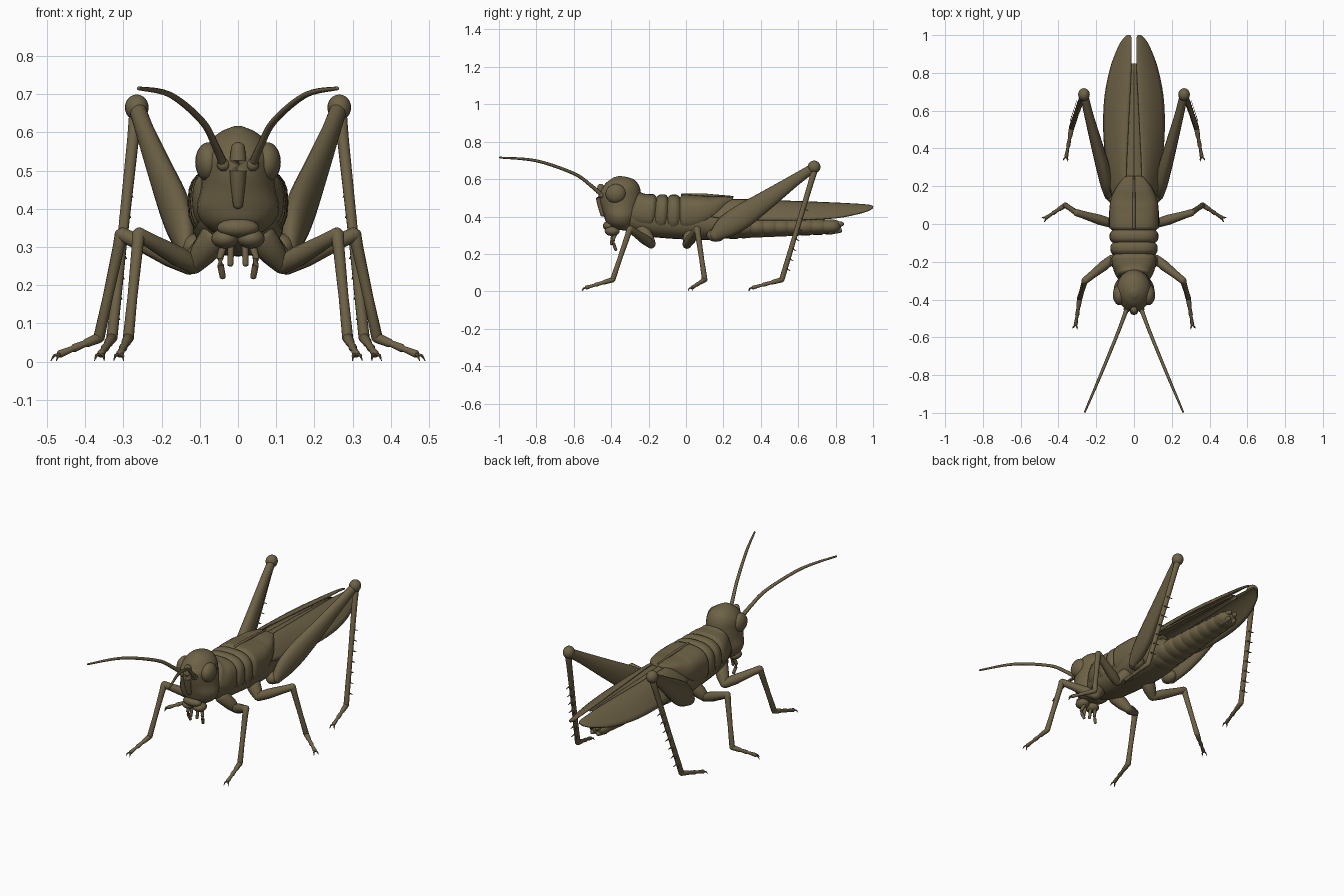
import bpy, bmesh, math
from mathutils import Vector

if "Cube" in bpy.data.objects:
    bpy.data.objects.remove(bpy.data.objects["Cube"], do_unlink=True)

olive = bpy.data.materials.new("olive_brown")
olive.use_nodes = True
COLOUR = (0.155, 0.122, 0.062, 1)
olive.diffuse_color = COLOUR
olive.node_tree.nodes["Principled BSDF"].inputs["Base Color"].default_value = COLOUR
SIDES = (("left", 1), ("right", -1))


def finish(name, bm, angle=50):
    bmesh.ops.recalc_face_normals(bm, faces=bm.faces)
    mesh = bpy.data.meshes.new(name)
    bm.to_mesh(mesh)
    bm.free()
    mesh.shade_smooth()
    mesh.set_sharp_from_angle(angle=math.radians(angle))
    mesh.materials.append(olive)
    obj = bpy.data.objects.new(name, mesh)
    bpy.context.collection.objects.link(obj)
    return obj


def spline(rows, steps):
    """Catmull-Rom through rows of numbers."""
    out = []
    for i in range(len(rows) - 1):
        a, b, c, d = (rows[max(i - 1, 0)], rows[i], rows[i + 1], rows[min(i + 2, len(rows) - 1)])
        for s in range(steps):
            t = s / steps
            out.append([q + t / 2 * (r - p + t * (2 * p - 5 * q + 4 * r - w + t * (3 * (q - r) + w - p)))
                        for p, q, r, w in zip(a, b, c, d)])
    return out + [list(rows[-1])]


def loft(name, rows, steps=1, sides=12, ref=(0, 0, 1), dome=0.8, power=1.0, flip=1):
    """Skin of elliptic rings; each row is x, y, z, half width, half height."""
    rows = spline(rows, steps) if steps > 1 else rows
    pts = [Vector((r[0] * flip, r[1], r[2])) for r in rows]
    tangents = [(pts[min(i + 1, len(pts) - 1)] - pts[max(i - 1, 0)]).normalized() for i in range(len(pts))]
    rings = [(p, t, r[3], r[4]) for p, t, r in zip(pts, tangents, rows)]
    if dome:
        def cap(ring, sign):
            p, t, w, h = ring
            return [(p + t * sign * dome * min(w, h) * math.sin(a), t, w * math.cos(a), h * math.cos(a))
                    for a in (0.5, 1.0, 1.4)]
        rings = cap(rings[0], -1)[::-1] + rings + cap(rings[-1], 1)
    bm = bmesh.new()
    loops = []
    for p, t, w, h in rings:
        u = t.cross(Vector(ref)).normalized()
        v = u.cross(t)
        loop = []
        for k in range(sides):
            a = math.tau * k / sides
            c, s = math.cos(a), math.sin(a)
            c, s = (math.copysign(abs(q) ** power, q) for q in (c, s))
            loop.append(bm.verts.new(p + u * c * w + v * s * h))
        loops.append(loop)
    for a, b in zip(loops, loops[1:]):
        for k in range(sides):
            n = (k + 1) % sides
            bm.faces.new((a[k], a[n], b[n], b[k]))
    bm.faces.new(loops[0])
    bm.faces.new(loops[-1])
    return finish(name, bm)


def tube(name, points, radii, flip=1, **kw):
    return loft(name, [(*p, r, r) for p, r in zip(points, radii)], flip=flip, **kw)


def ball(name, centre, size):
    bm = bmesh.new()
    bmesh.ops.create_uvsphere(bm, u_segments=20, v_segments=12, radius=1)
    bmesh.ops.scale(bm, vec=size, verts=bm.verts)
    bmesh.ops.translate(bm, vec=centre, verts=bm.verts)
    return finish(name, bm)


# Head, lofted upwards: z, front y, back y, half width
head = [(0.335, -0.41, -0.31, 0.055), (0.36, -0.43, -0.28, 0.09), (0.40, -0.44, -0.26, 0.108),
        (0.45, -0.452, -0.245, 0.098), (0.50, -0.463, -0.24, 0.093), (0.55, -0.462, -0.25, 0.088),
        (0.59, -0.435, -0.295, 0.058), (0.612, -0.39, -0.35, 0.018)]
loft("head", [(0, (f + b) / 2, z, w, (b - f) / 2) for z, f, b, w in head],
     steps=4, sides=24, ref=(0, 1, 0), dome=0.1)
tube("face_ridge", [(0, -0.455, 0.56), (0, -0.46, 0.5), (0, -0.445, 0.41)], [0.018, 0.022, 0.013], steps=3)
ball("upper_lip", (0, -0.415, 0.35), (0.055, 0.03, 0.025))
for side, s in SIDES:
    ball(side + "_eye", (s * 0.077, -0.375, 0.522), (0.035, 0.055, 0.052))
    ball(side + "_mandible", (s * 0.034, -0.395, 0.322), (0.036, 0.04, 0.026))
    tube(side + "_outer_palp", [(0.035, -0.375, 0.31), (0.047, -0.39, 0.27), (0.04, -0.375, 0.222)],
         [0.01, 0.009, 0.008], s, steps=3)
    tube(side + "_inner_palp", [(0.018, -0.39, 0.31), (0.02, -0.4, 0.255)], [0.009, 0.008], s)
    # Antenna with a thicker base
    tube(side + "_antenna", [(0.038, -0.45, 0.515), (0.06, -0.51, 0.567), (0.095, -0.6, 0.63),
                             (0.177, -0.8, 0.698), (0.26, -0.995, 0.715)],
         [0.012, 0.01, 0.009, 0.008, 0.005], s, steps=5, sides=8)
    ball(side + "_antenna_socket", (s * 0.038, -0.452, 0.515), (0.017, 0.016, 0.017))

# Thorax core: y, bottom, top, half width
thorax = [(-0.29, 0.33, 0.5, 0.085), (-0.2, 0.295, 0.49, 0.105), (-0.05, 0.28, 0.48, 0.115),
          (0.12, 0.275, 0.46, 0.12), (0.25, 0.285, 0.44, 0.105), (0.34, 0.29, 0.4, 0.09)]
loft("thorax", [(0, y, (a + b) / 2, w, (b - a) / 2) for y, a, b, w in thorax],
     steps=4, sides=24, dome=0.3, power=0.85)

# Saddle shield with cross grooves
shield = spline([(-0.275, 0.36, 0.535, 0.09), (-0.22, 0.335, 0.522, 0.115), (-0.1, 0.315, 0.518, 0.127),
                 (0.03, 0.315, 0.518, 0.132), (0.12, 0.36, 0.516, 0.125), (0.19, 0.43, 0.513, 0.095),
                 (0.25, 0.485, 0.505, 0.05)], 12)
rows = []
for y, a, b, w in shield:
    dip = 0.016 * max(math.exp(-((y - g) / 0.009) ** 2) for g in (-0.165, -0.1, -0.035))
    rows.append((0, y, (a + b) / 2, w - dip, (b - a) / 2 - dip))
loft("saddle_shield", rows, sides=28, dome=0.2, power=0.75)
tube("shield_keel", [(0, -0.02, 0.515), (0, 0.1, 0.515), (0, 0.25, 0.505)], [0.008, 0.008, 0.005])

# Abdomen with overlapping rings
SEGMENTS = 9
rows = []
for i in range(SEGMENTS):
    for f, swell in ((0.0, 0.95), (0.25, 1.0), (0.85, 1.03), (0.98, 0.96)):
        t = (i + f) / SEGMENTS
        rows.append((0, 0.22 + 0.58 * t, 0.34 + 0.005 * t, (0.1 - 0.045 * t) * swell, (0.06 - 0.022 * t) * swell))
loft("abdomen", rows, sides=20)
for side, s in SIDES:
    for label, z, end in (("upper", 0.36, 0.835), ("lower", 0.325, 0.825)):
        tube(f"{side}_{label}_tail_valve", [(0.02, 0.77, z), (0.018, end, z)], [0.022, 0.012], s)


def wing(name, outline, flip):
    """Roof-shaped blade; each row is y, inner x, outer x, inner z, outer z."""
    bm = bmesh.new()
    columns = 8
    grid = []
    for y, xi, xo, zi, zo in spline(outline, 5):
        grid.append([bm.verts.new((flip * (xi + (xo - xi) * k / columns), y,
                                   zi + (zo - zi) * (k / columns) ** 1.8)) for k in range(columns + 1)])
    for a, b in zip(grid, grid[1:]):
        for k in range(columns):
            bm.faces.new((a[k], a[k + 1], b[k + 1], b[k]))
    obj = finish(name, bm)
    solid = obj.modifiers.new("thickness", "SOLIDIFY")
    solid.thickness = 0.008
    solid.offset = 0


for side, s in SIDES:
    wing(side + "_forewing", [(0.12, 0.03, 0.11, 0.48, 0.4), (0.25, 0.04, 0.135, 0.49, 0.385),
                              (0.45, 0.032, 0.158, 0.484, 0.38), (0.65, 0.022, 0.156, 0.477, 0.383),
                              (0.82, 0.014, 0.125, 0.47, 0.395), (0.94, 0.014, 0.08, 0.463, 0.42),
                              (0.985, 0.014, 0.05, 0.458, 0.436), (1.0, 0.02, 0.032, 0.452, 0.447)], s)
    wing(side + "_folded_hindwing", [(0.2, 0.0, 0.055, 0.487, 0.475), (0.5, 0.0, 0.042, 0.478, 0.465),
                                     (0.85, 0.0, 0.018, 0.464, 0.455)], s)


def lower_leg(name, knee, ankle, toe, thick, s):
    """Shin, jointed foot and a pair of claws."""
    k, a, t = Vector(knee), Vector(ankle), Vector(toe)
    tube(name + "_shin", [k, k.lerp(a, 0.12), k.lerp(a, 0.6), a],
         [thick * 1.15, thick, thick * 0.85, thick * 0.95], s)
    foot = [(0, 1.0), (0.3, 0.85), (0.36, 0.65), (0.6, 0.8), (0.66, 0.55), (0.95, 0.75)]
    tube(name + "_foot", [a.lerp(t, f) for f, r in foot], [thick * 0.9 * r for f, r in foot], s)
    ahead = (t - a).normalized()
    across = ahead.cross(Vector((0, 0, 1))).normalized()
    for label, c in (("inner", -1), ("outer", 1)):
        tip = t + ahead * 0.016 + across * c * 0.013
        tip.z = 0.002
        tube(f"{name}_{label}_claw", [t - ahead * 0.01, t + ahead * 0.008 + across * c * 0.01, tip],
             [0.005, 0.004, 0.001], s, sides=6)


# Front and middle legs: hip, elbow near body, knee, ankle, toe
WALKING = {
    "front": ((0.06, -0.23, 0.325), (0.115, -0.185, 0.252), (0.26, -0.3, 0.333),
              (0.287, -0.392, 0.062), (0.31, -0.54, 0.018)),
    "middle": ((0.07, 0.03, 0.31), (0.125, 0.005, 0.25), (0.305, 0.06, 0.333),
               (0.364, 0.1, 0.062), (0.47, 0.03, 0.018)),
}
for side, s in SIDES:
    for pair, (hip, elbow, knee, ankle, toe) in WALKING.items():
        name = f"{side}_{pair}_leg"
        h, e, k = Vector(hip), Vector(elbow), Vector(knee)
        tube(name + "_hip", [h, h.lerp(e, 0.6), e], [0.04, 0.034, 0.024], s)
        tube(name + "_thigh", [e, e.lerp(k, 0.3), e.lerp(k, 0.8), k], [0.024, 0.027, 0.02, 0.019], s)
        lower_leg(name, knee, ankle, toe, 0.0155, s)

    # Jumping leg with a deep, flattened thigh
    name = side + "_hind_leg"
    ball(name + "_hip", (s * 0.115, 0.16, 0.3), (0.035, 0.05, 0.035))
    loft(name + "_thigh", [(0.135, 0.15, 0.295, 0.022, 0.03), (0.145, 0.21, 0.342, 0.033, 0.058),
                           (0.165, 0.3, 0.4, 0.036, 0.066), (0.2, 0.43, 0.488, 0.031, 0.052),
                           (0.24, 0.58, 0.593, 0.024, 0.033), (0.263, 0.68, 0.66, 0.022, 0.024)],
         steps=5, sides=16, flip=s)
    ball(name + "_knee", (s * 0.265, 0.685, 0.665), (0.031, 0.034, 0.034))
    knee, ankle = Vector((0.267, 0.69, 0.655)), Vector((0.33, 0.512, 0.062))
    lower_leg(name, knee, ankle, (0.36, 0.35, 0.018), 0.0155, s)
    # Two rows of spines down the back of the shin
    for i in range(7):
        for label, c in (("inner", -1), ("outer", 1)):
            base = knee.lerp(ankle, 0.36 + 0.09 * i) + Vector((c * 0.006, 0.008, 0))
            tube(f"{name}_{label}_spine_{i + 1}", [base, base + Vector((c * 0.009, 0.02, -0.012))],
                 [0.005, 0.001], s, sides=6)
